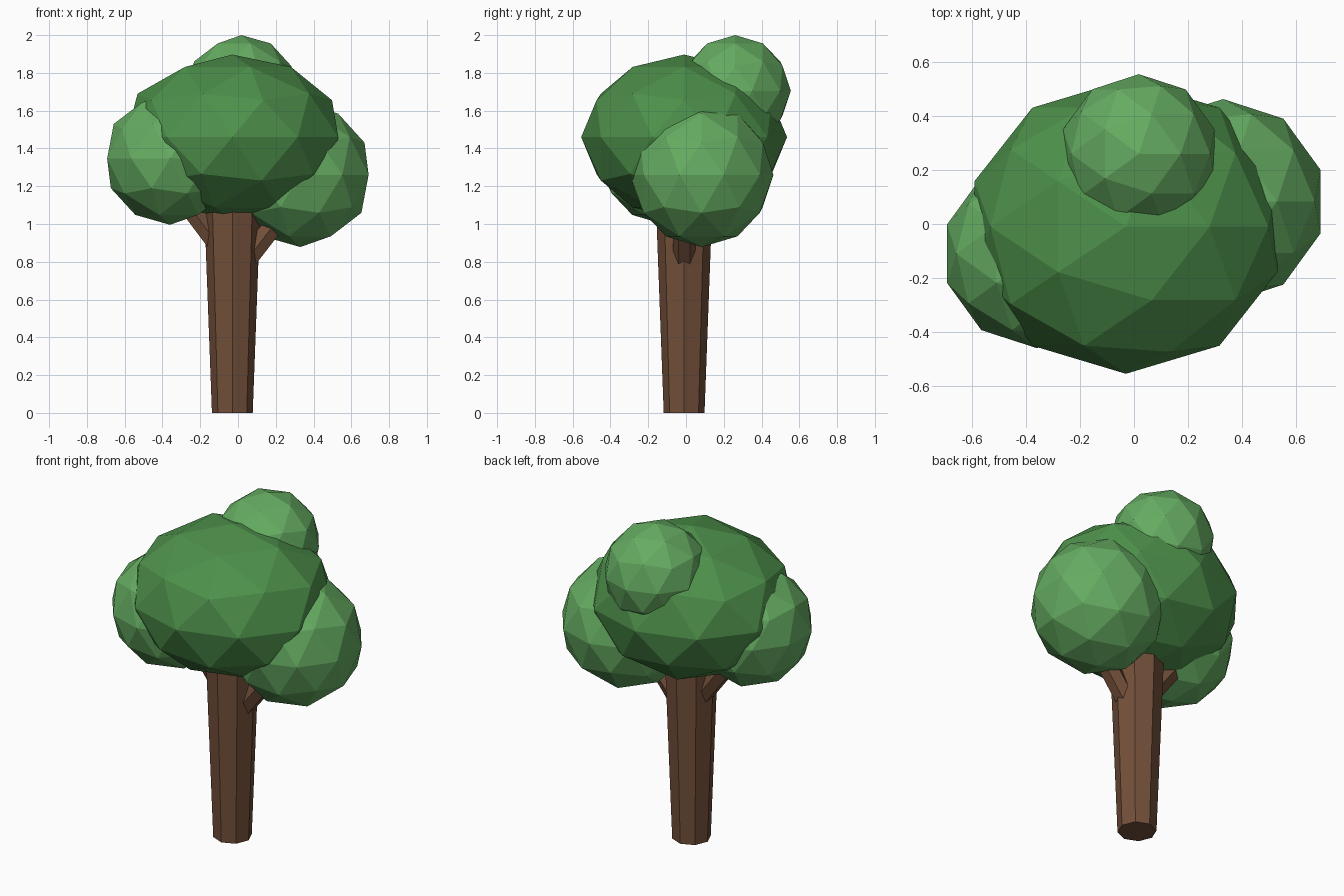
import bpy
from math import pi
from mathutils import Vector, Matrix

if "Cube" in bpy.data.objects:
    bpy.data.objects.remove(bpy.data.objects["Cube"])


def material(name, rgb):
    m = bpy.data.materials.new(name)
    m.diffuse_color = (*rgb, 1)
    m.use_nodes = True
    m.node_tree.nodes["Principled BSDF"].inputs["Base Color"].default_value = m.diffuse_color
    return m


bark = material("bark", (0.17, 0.08, 0.042))
leaf_dark = material("leaf_dark", (0.075, 0.28, 0.07))
leaf_light = material("leaf_light", (0.13, 0.41, 0.12))


def foliage(name, centre, radii, mat):
    # unrotated 80-face icosphere, flat shaded
    bpy.ops.mesh.primitive_ico_sphere_add(subdivisions=2, radius=1, location=centre)
    ob = bpy.context.object
    ob.name = name
    ob.scale = radii
    ob.data.materials.append(mat)


def limb(name, start, end, r1, r2, sides, roll=0):
    # tapered prism running from start to end
    a, b = Vector(start), Vector(end)
    axis = b - a
    bpy.ops.mesh.primitive_cone_add(vertices=sides, radius1=r1, radius2=r2, depth=axis.length)
    ob = bpy.context.object
    ob.name = name
    # local y stays on world y, so the corners keep a known orientation
    z = axis.normalized()
    x = Vector((0, 1, 0)).cross(z).normalized()
    y = z.cross(x)
    rot = Matrix((x, y, z)).transposed().to_4x4()
    ob.matrix_world = Matrix.Translation((a + b) / 2) @ rot @ Matrix.Rotation(roll, 4, 'Z')
    ob.data.materials.append(bark)


# trunk, widening upwards into the crown
limb("trunk", (-0.03, -0.01, 0), (-0.03, -0.01, 1.15), 0.108, 0.151, 8)

# short branches under the side clumps
limb("right_branch", (0.0, -0.01, 0.75), (0.25, -0.01, 1.073), 0.06, 0.06, 6)
limb("left_branch", (-0.05, 0.0, 0.817), (-0.29, 0.0, 1.137), 0.06, 0.06, 6)

# crown
foliage("main_crown", (-0.03, -0.01, 1.46), (0.59, 0.545, 0.437), leaf_dark)
foliage("right_clump", (0.33, 0.083, 1.26), (0.38, 0.38, 0.382), leaf_light)
foliage("left_clump", (-0.36, -0.11, 1.346), (0.35, 0.35, 0.35), leaf_light)
foliage("top_clump", (0.018, 0.26, 1.705), (0.295, 0.295, 0.295), leaf_light)
